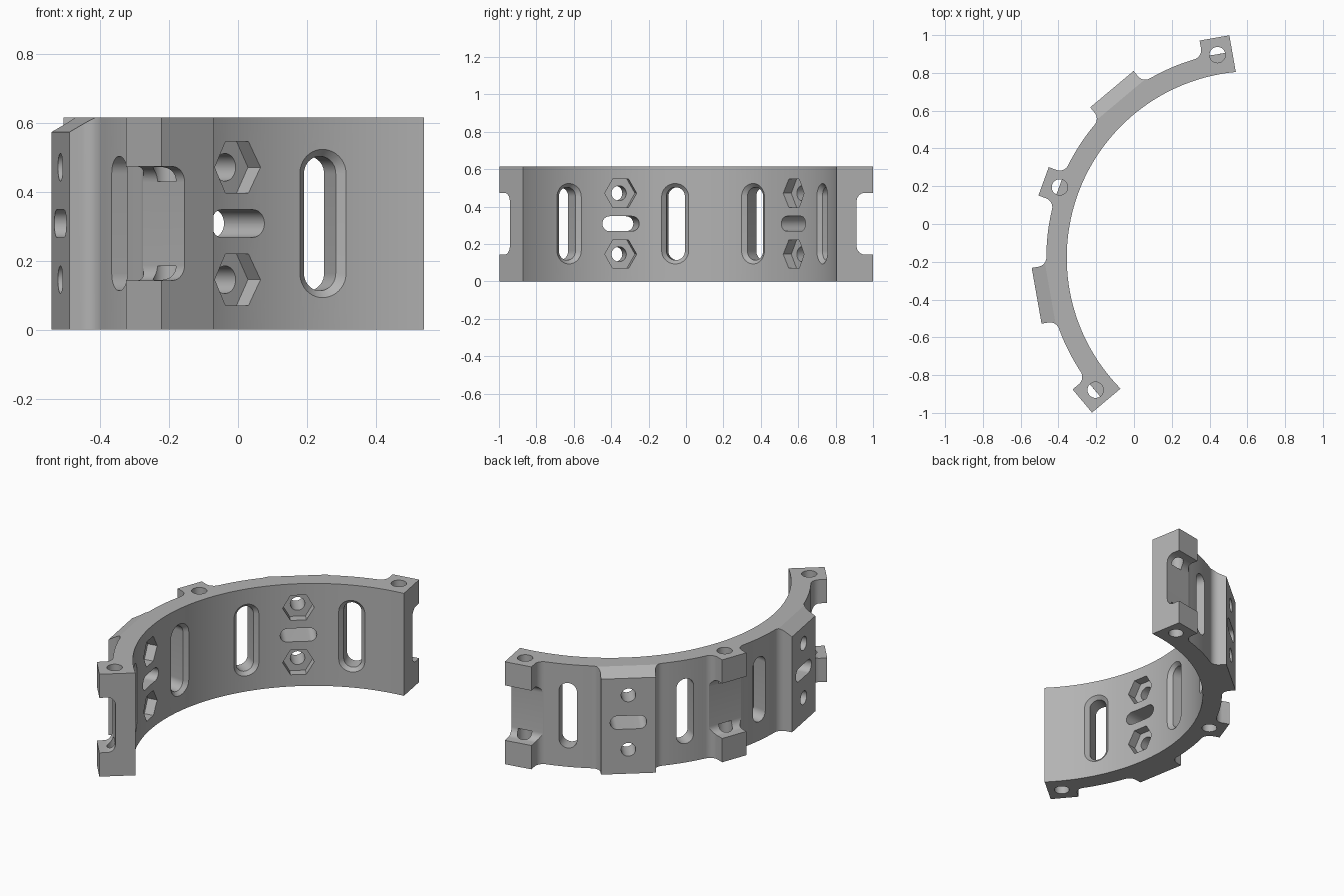
import bpy, bmesh
from math import sin, cos, pi, radians, sqrt, atan2, hypot
from mathutils import Matrix, Vector

if "Cube" in bpy.data.objects:
    bpy.data.objects.remove(bpy.data.objects["Cube"])

HEIGHT, MID = 0.615, 0.308
INNER, OUTER, FILLET = 0.987, 1.095, 0.05
BOSSES, PADS = (100, 160, 220), (130, 190)
BOSS_W, BOSS_R, PAD_W, PAD_R = 0.08, 1.181, 0.15, 1.164
CENTRE = Matrix.Translation((0.631, -0.178, 0))


def frame(deg):
    """Local axes at an angle of the ring: x radial, y tangential, z up."""
    return CENTRE @ Matrix.Rotation(radians(deg), 4, 'Z')


def rounded(hw, hh, r, n=10):
    """Rounded rectangle; also makes circles and stadium slots."""
    pts = []
    for k, (sx, sy) in enumerate(((1, 1), (-1, 1), (-1, -1), (1, -1))):
        for i in range(n + 1):
            t = (k + i / n) * pi / 2
            p = Vector((sx * (hw - r) + r * cos(t), sy * (hh - r) + r * sin(t)))
            if not pts or min((p - pts[-1]).length, (p - pts[0]).length) > 1e-5:
                pts.append(p)
    return pts


def loft(bm, loops, mat):
    """Closed solid through matching loops of points."""
    rings = [[bm.verts.new(mat @ Vector(p)) for p in loop] for loop in loops]
    bm.faces.new(rings[0][::-1])
    bm.faces.new(rings[-1])
    n = len(rings[0])
    for a, b in zip(rings, rings[1:]):
        for i in range(n):
            j = (i + 1) % n
            bm.faces.new((a[i], a[j], b[j], b[i]))


def radial(shape, u, z):
    return [(u, p[0], z + p[1]) for p in shape]


def make(name, bm):
    bmesh.ops.recalc_face_normals(bm, faces=bm.faces)
    mesh = bpy.data.meshes.new(name)
    bm.to_mesh(mesh)
    bm.free()
    obj = bpy.data.objects.new(name, mesh)
    bpy.context.collection.objects.link(obj)
    return obj


# Plan outline: filleted bosses and pads along the outside of the arc
def feature(deg, w, top, low=True, high=True):
    uc = sqrt((OUTER + FILLET) ** 2 - (w + FILLET) ** 2)
    span = pi / 2 + atan2(w + FILLET, uc)
    side = []
    for i in range(11):
        t = span * (1 - i / 10)
        side.append((uc - FILLET * sin(t), w + FILLET - FILLET * cos(t)))
    # the arc's far end lies on the body circle
    k = OUTER / (OUTER + FILLET)
    a0 = atan2(k * uc - uc, k * (w + FILLET) - (w + FILLET))
    side = []
    for i in range(11):
        t = a0 + (-pi - a0) * i / 10
        side.append((uc + FILLET * sin(t), w + FILLET + FILLET * cos(t)))
    pts = [(u, -v) for u, v in side] if low else []
    pts += [(top, -w), (top, w)]
    pts += side[::-1] if high else []
    c, s = cos(radians(deg)), sin(radians(deg))
    return [(u * c - v * s, u * s + v * c) for u, v in pts]


def arc(a, b, r, n):
    """Points strictly between two angles."""
    return [(r * cos(a + (b - a) * i / n), r * sin(a + (b - a) * i / n))
            for i in range(1, n)]


def angle(p):
    return atan2(p[1], p[0]) % (2 * pi)


outline = []
for deg in sorted(BOSSES + PADS):
    w, top = (BOSS_W, BOSS_R) if deg in BOSSES else (PAD_W, PAD_R)
    block = feature(deg, w, top, deg != BOSSES[0], deg != BOSSES[-1])
    if outline:
        outline += arc(angle(outline[-1]), angle(block[0]), OUTER, 14)
    outline += block
tilt = atan2(BOSS_W, sqrt(INNER ** 2 - BOSS_W ** 2))
start, end = radians(BOSSES[0]) - tilt, radians(BOSSES[-1]) + tilt
step = (end - start) / 96
outline += arc(end + step, start - step, INNER, 98)

bm = bmesh.new()
loft(bm, [[(x, y, z) for x, y in outline] for z in (0, HEIGHT)], CENTRE)
body = make("ring_segment", bm)

cutters = []

# Sloped upper edge of the pads
bm = bmesh.new()
wedge = [(PAD_R - 0.073, HEIGHT), (PAD_R + 0.073, HEIGHT - 0.084),
         (PAD_R + 0.073, HEIGHT + 0.1), (PAD_R - 0.073, HEIGHT + 0.1)]
for deg in PADS:
    loft(bm, [[(u, v, z) for u, z in wedge] for v in (-0.19, 0.19)], frame(deg))
cutters.append(make("pad_slope_cutter", bm))

# Rounded notch through the middle of each boss
bm = bmesh.new()
for deg in BOSSES:
    shape = rounded(0.15, 0.165, 0.045)
    loft(bm, [[(OUTER + 0.148 + p[0], v, MID + p[1]) for p in shape]
              for v in (-0.17, 0.17)], frame(deg))
cutters.append(make("boss_notch_cutter", bm))

# Vertical bolt holes at both ends of each boss
bm = bmesh.new()
for deg in BOSSES:
    shape = rounded(0.042, 0.042, 0.042)
    for z0, z1 in ((-0.1, 0.185), (HEIGHT - 0.185, HEIGHT + 0.1)):
        loft(bm, [[(1.09 + p[0], p[1], z) for p in shape] for z in (z0, z1)], frame(deg))
cutters.append(make("bolt_hole_cutter", bm))

# Tall slots beside the pads, chamfered on the inside
bm = bmesh.new()
for deg in PADS:
    for offset in (-17, 17):
        sections = ((0.967, 0.09), (1.007, 0.05), (1.3, 0.05))
        loft(bm, [radial(rounded(w, w + 0.145, w), u, MID) for u, w in sections],
             frame(deg + offset))
cutters.append(make("tall_slot_cutter", bm))

# Pad openings: short slot, two round holes, two hexagonal pockets
bm = bmesh.new()
for deg in PADS:
    slot = rounded(0.1, 0.04, 0.0399)
    loft(bm, [radial(slot, u, MID) for u in (0.85, 1.3)], frame(deg))
    for z in (MID - 0.163, MID + 0.163):
        hole = rounded(0.04, 0.04, 0.04)
        loft(bm, [radial(hole, u, z) for u in (1.02, 1.3)], frame(deg))
cutters.append(make("pad_hole_cutter", bm))

bm = bmesh.new()
hexagon = [(0.0866 * cos(i * pi / 3), 0.0866 * sin(i * pi / 3)) for i in range(6)]
for deg in PADS:
    for z in (MID - 0.163, MID + 0.163):
        loft(bm, [radial(hexagon, u, z) for u in (0.85, 1.04)], frame(deg))
cutters.append(make("hex_pocket_cutter", bm))

# Cut everything, then drop the helpers
bpy.context.view_layer.objects.active = body
body.select_set(True)
for cutter in cutters:
    cutter.hide_render = True
    mod = body.modifiers.new(cutter.name, 'BOOLEAN')
    mod.operation, mod.solver, mod.object = 'DIFFERENCE', 'EXACT', cutter
    bpy.ops.object.modifier_apply(modifier=mod.name)
    bpy.data.objects.remove(cutter)

# Plain grey
grey = bpy.data.materials.new("grey")
grey.use_nodes = True
colour = (0.45, 0.45, 0.45, 1)
grey.diffuse_color = colour
grey.node_tree.nodes["Principled BSDF"].inputs["Base Color"].default_value = colour
body.data.materials.clear()
body.data.materials.append(grey)
bpy.ops.object.shade_smooth_by_angle(angle=radians(25))
